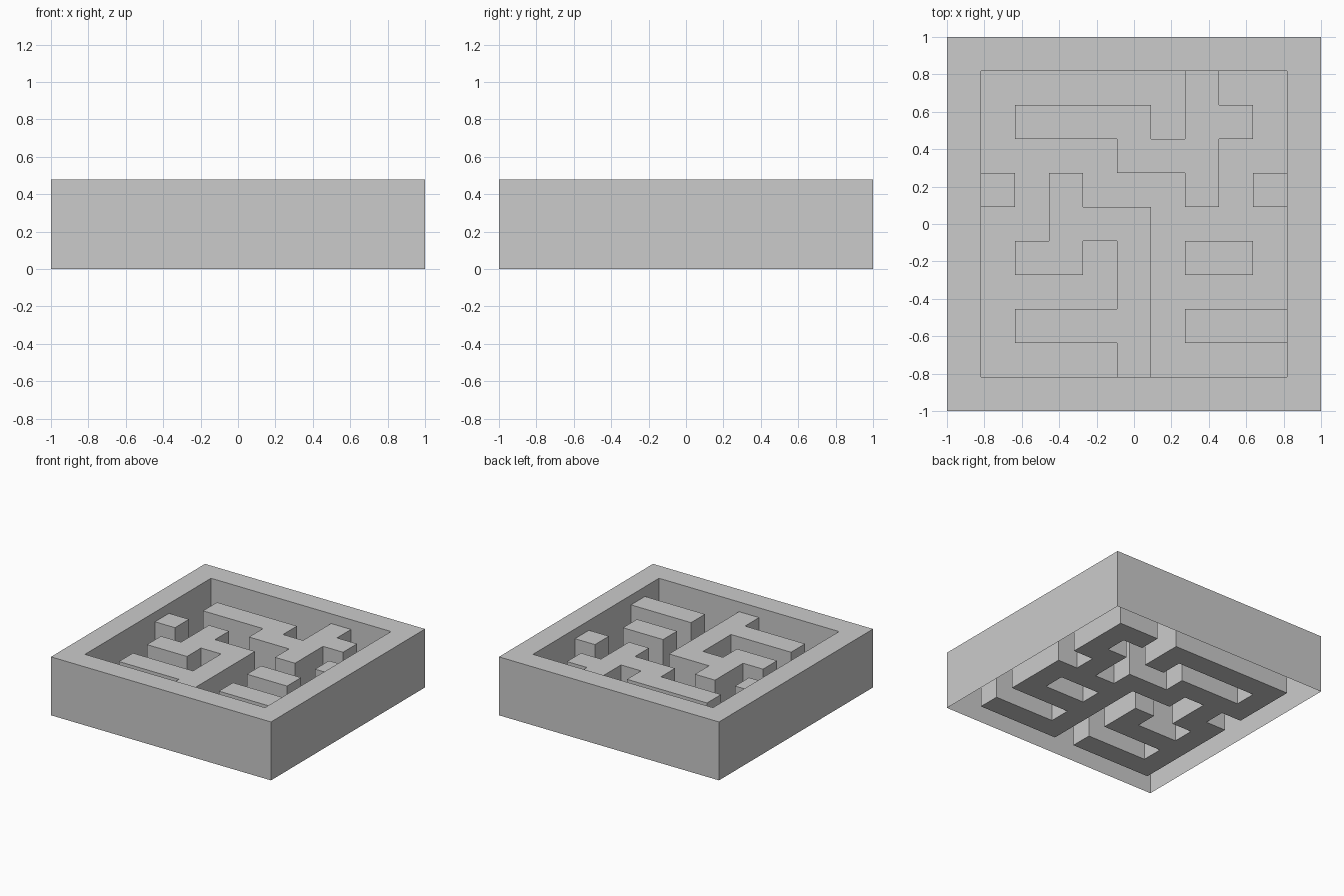
import bpy, bmesh, math

if "Cube" in bpy.data.objects:
    bpy.data.objects.remove(bpy.data.objects["Cube"])

# Maze plan seen from above: R = rim, # = inner wall, . = floor
PLAN = ["RRRRRRRRRRR",
        "R......#..R",
        "R.####.##.R",
        "R....###..R",
        "R#.#...#.#R",
        "R..###....R",
        "R.##.#.##.R",
        "R....#....R",
        "R.####.###R",
        "R....#....R",
        "RRRRRRRRRRR"]
HEIGHT = {"R": 0.48, "#": 0.40, ".": 0.0}
N = len(PLAN)
CELL = 2 / N


def height(r, c):
    inside = 0 <= r < N and 0 <= c < N
    return HEIGHT[PLAN[r][c]] if inside else 0.0


def build(name, kind):
    """Open-bottomed shell: tops of all cells of one kind plus exposed sides."""
    bm = bmesh.new()
    h = HEIGHT[kind]

    def quad(pts):
        bm.faces.new([bm.verts.new(p) for p in pts])

    for r in range(N):
        for c in range(N):
            if PLAN[r][c] != kind:
                continue
            x0, y1 = -1 + c * CELL, 1 - r * CELL
            x1, y0 = x0 + CELL, y1 - CELL
            quad([(x0, y0, h), (x1, y0, h), (x1, y1, h), (x0, y1, h)])
            # sides drop to the neighbouring level
            for dr, dc, a, b in ((1, 0, (x0, y0), (x1, y0)),
                                 (0, 1, (x1, y0), (x1, y1)),
                                 (-1, 0, (x1, y1), (x0, y1)),
                                 (0, -1, (x0, y1), (x0, y0))):
                low = height(r + dr, c + dc)
                if low < h:
                    quad([(*a, low), (*b, low), (*b, h), (*a, h)])
    bmesh.ops.remove_doubles(bm, verts=bm.verts, dist=1e-4)
    bmesh.ops.dissolve_limit(bm, angle_limit=math.radians(1),
                             verts=bm.verts, edges=bm.edges)
    mesh = bpy.data.meshes.new(name)
    bm.to_mesh(mesh)
    bm.free()
    bpy.context.collection.objects.link(bpy.data.objects.new(name, mesh))


# Outer frame, lower maze walls, and the floor between them
build("outer_rim", "R")
build("maze_walls", "#")
build("maze_floor", ".")
